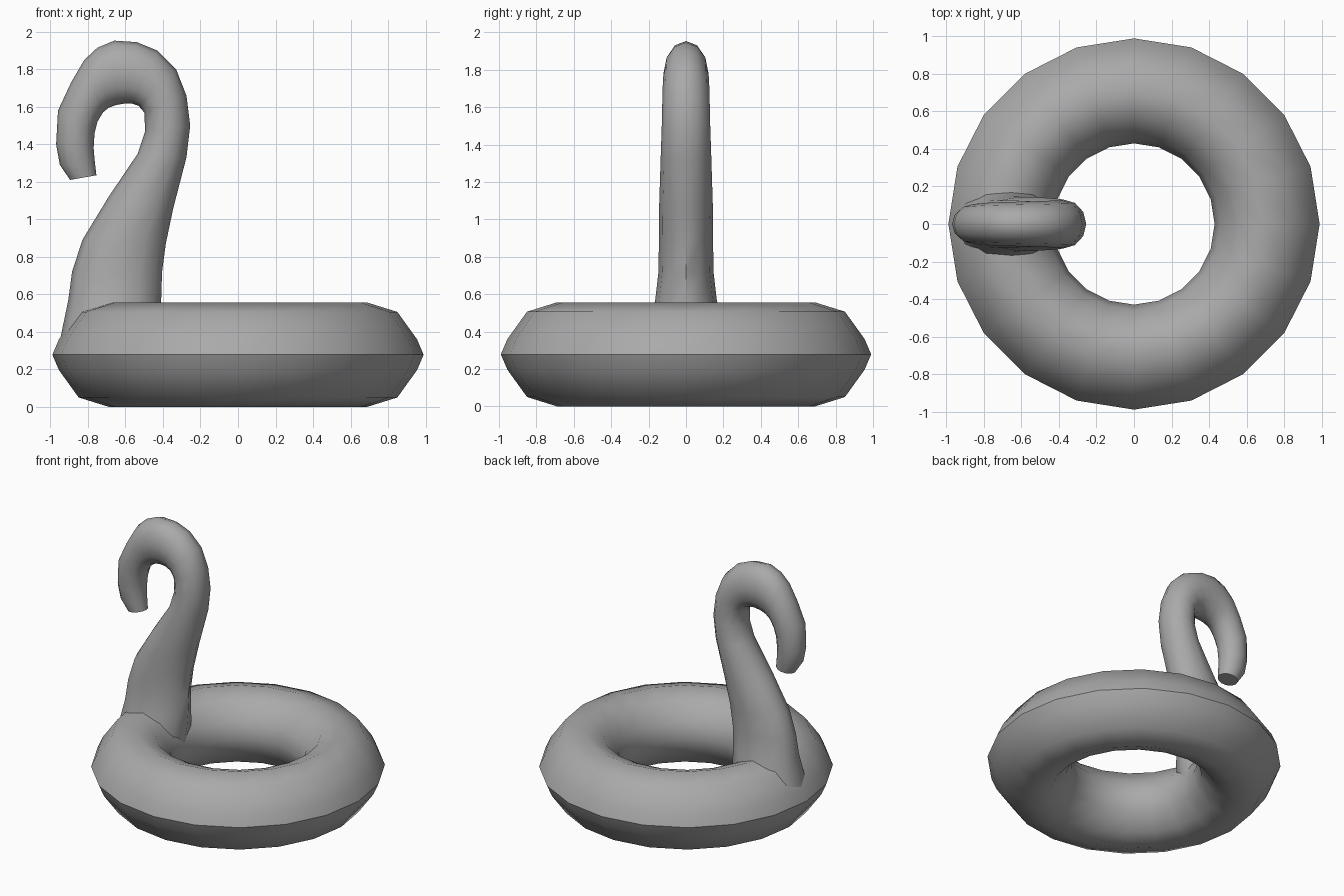
import bpy, bmesh, math
from mathutils import Vector

cube = bpy.data.objects.get("Cube")
if cube:
    bpy.data.objects.remove(cube, do_unlink=True)

GREY = (0.4, 0.4, 0.4, 1)
vinyl = bpy.data.materials.new("grey_vinyl")
vinyl.use_nodes = True
vinyl.diffuse_color = GREY
vinyl.node_tree.nodes["Principled BSDF"].inputs["Base Color"].default_value = GREY


def loft(name, rings, closed):
    """Skin a list of vertex rings; closed joins last to first, else caps."""
    bm = bmesh.new()
    loops = [[bm.verts.new(p) for p in ring] for ring in rings]
    n = len(loops[0])
    pairs = list(zip(loops, loops[1:]))
    if closed:
        pairs.append((loops[-1], loops[0]))
    for a, b in pairs:
        for i in range(n):
            j = (i + 1) % n
            bm.faces.new((a[i], a[j], b[j], b[i]))
    if not closed:
        bm.faces.new(loops[0])
        bm.faces.new(loops[-1])
    bmesh.ops.recalc_face_normals(bm, faces=bm.faces)
    mesh = bpy.data.meshes.new(name)
    bm.to_mesh(mesh)
    bm.free()
    mesh.materials.append(vinyl)
    obj = bpy.data.objects.new(name, mesh)
    bpy.context.collection.objects.link(obj)
    bpy.ops.object.select_all(action='DESELECT')
    obj.select_set(True)
    bpy.context.view_layer.objects.active = obj
    bpy.ops.object.shade_smooth_by_angle(angle=math.radians(45))
    return obj


# Inflatable ring: upper half profile (radius, height over seam), mirrored below
SEAM = 0.278
upper = [(0.99, 0), (0.955, 0.082), (0.85, 0.228), (0.69, 0.278),
         (0.56, 0.23), (0.46, 0.11), (0.43, 0)]
profile = upper + [(r, -h) for r, h in upper[-2:0:-1]]
SEGMENTS = 20
ring = []
for s in range(SEGMENTS):
    a = math.tau * s / SEGMENTS
    ring.append([(r * math.cos(a), r * math.sin(a), SEAM + h) for r, h in profile])
loft("swim_ring", ring, True)

# Neck and head: outer point (x, z), inner point (x, z), half width
sections = [
    (-0.45, 0.28, -0.965, 0.28, 0.23),
    (-0.42, 0.45, -0.93, 0.45, 0.20),
    (-0.41, 0.56, -0.905, 0.57, 0.165),
    (-0.405, 0.72, -0.885, 0.72, 0.147),
    (-0.385, 0.87, -0.83, 0.89, 0.145),
    (-0.345, 1.06, -0.69, 1.12, 0.143),
    (-0.275, 1.33, -0.535, 1.35, 0.135),
    (-0.255, 1.50, -0.495, 1.47, 0.13),
    (-0.275, 1.66, -0.50, 1.57, 0.127),
    (-0.33, 1.80, -0.53, 1.605, 0.125),
    (-0.43, 1.90, -0.565, 1.617, 0.122),
    (-0.54, 1.945, -0.60, 1.618, 0.12),
    (-0.66, 1.953, -0.65, 1.61, 0.118),
    (-0.75, 1.915, -0.69, 1.595, 0.116),
    (-0.82, 1.85, -0.72, 1.57, 0.114),
    (-0.89, 1.73, -0.75, 1.52, 0.11),
    (-0.96, 1.58, -0.765, 1.46, 0.105),
    (-0.97, 1.40, -0.77, 1.38, 0.095),
    (-0.95, 1.29, -0.763, 1.30, 0.082),
    (-0.895, 1.21, -0.755, 1.235, 0.065),
]
SIDES = 12
neck = []
for ox, oz, ix, iz, w in sections:
    outer, inner = Vector((ox, 0, oz)), Vector((ix, 0, iz))
    mid, half = (outer + inner) / 2, (outer - inner) / 2
    angles = [math.tau * k / SIDES for k in range(SIDES)]
    neck.append([mid + half * math.cos(t) + Vector((0, w * math.sin(t), 0))
                 for t in angles])
loft("neck_and_head", neck, False)
